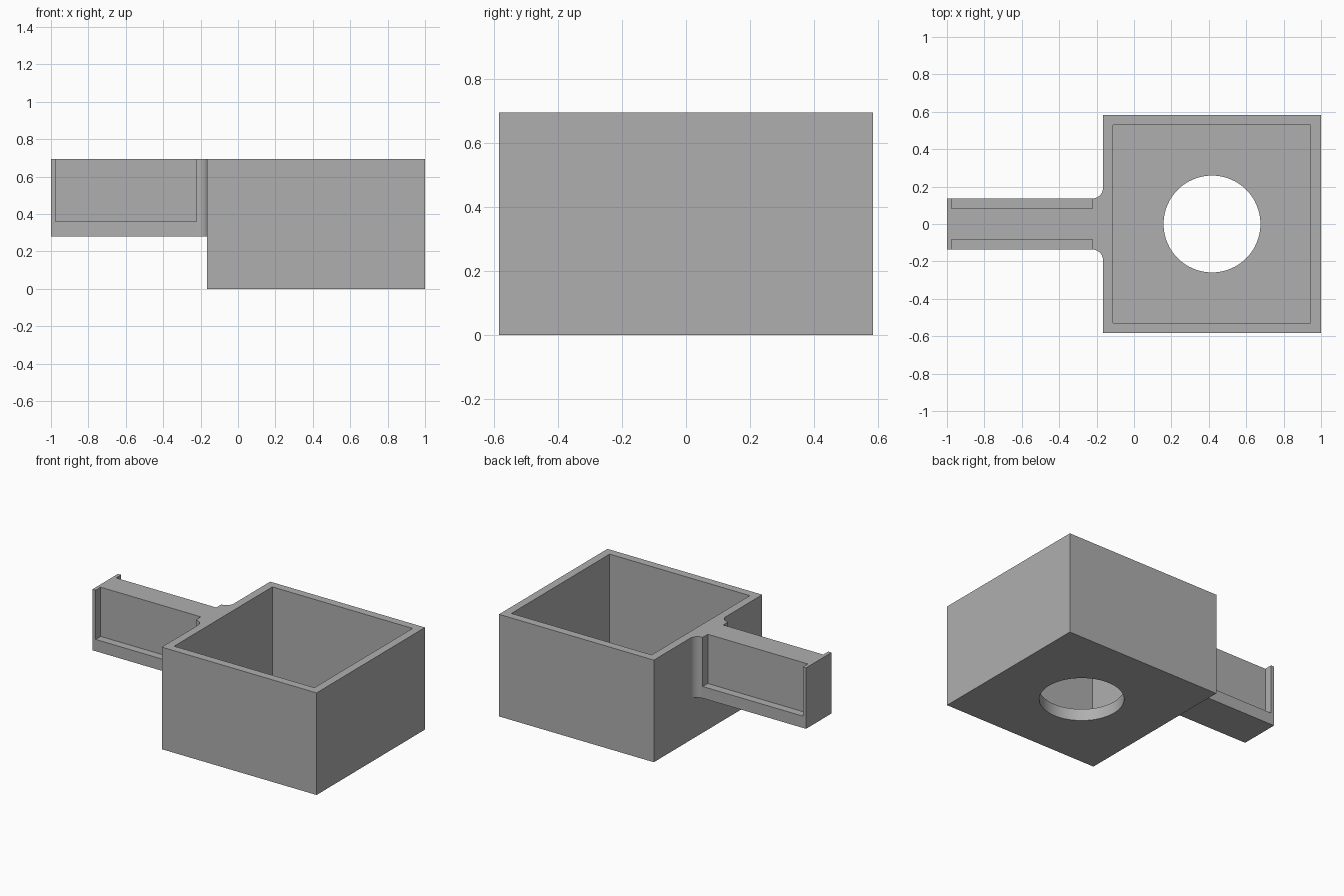
import bpy
import bmesh
from math import sin, cos, pi, radians

default = bpy.data.objects.get("Cube")
if default:
    bpy.data.objects.remove(default)

# Main dimensions
HEIGHT = 0.695
LEFT, RIGHT, HALF_DEPTH = 1.0, -0.166, 0.583
WALL, FLOOR = 0.055, 0.08
HANDLE_HALF, HANDLE_Z = 0.137, 0.28
CENTRE_X = (LEFT + RIGHT) / 2

grey = bpy.data.materials.new("plain grey")
grey.use_nodes = True
grey.diffuse_color = (0.43, 0.43, 0.43, 1)
grey.node_tree.nodes["Principled BSDF"].inputs["Base Color"].default_value = grey.diffuse_color


def extrude_plan(name, points, z0, z1):
    """Solid made by raising a plan outline from z0 to z1."""
    bm = bmesh.new()
    face = bm.faces.new([bm.verts.new((x, y, z0)) for x, y in points])
    top = bmesh.ops.extrude_face_region(bm, geom=[face])["geom"]
    verts = [v for v in top if isinstance(v, bmesh.types.BMVert)]
    bmesh.ops.translate(bm, vec=(0, 0, z1 - z0), verts=verts)
    bmesh.ops.recalc_face_normals(bm, faces=bm.faces)
    mesh = bpy.data.meshes.new(name)
    bm.to_mesh(mesh)
    bm.free()
    mesh.materials.append(grey)
    obj = bpy.data.objects.new(name, mesh)
    bpy.context.collection.objects.link(obj)
    return obj


def rectangle(x0, x1, y0, y1):
    return [(x0, y0), (x1, y0), (x1, y1), (x0, y1)]


def arc(cx, cy, r, start, end, steps):
    angles = [start + (end - start) * i / steps for i in range(steps + 1)]
    return [(cx + r * cos(a), cy + r * sin(a)) for a in angles]


def cut(target, cutter):
    """Subtract the cutter, then discard it."""
    cutter.hide_render = True
    mod = target.modifiers.new("cut", "BOOLEAN")
    mod.operation, mod.solver, mod.object = "DIFFERENCE", "EXACT", cutter
    bpy.context.view_layer.objects.active = target
    bpy.ops.object.modifier_apply(modifier=mod.name)
    bpy.data.objects.remove(cutter)


# Open box with a round hole in its floor
box = extrude_plan("box", rectangle(RIGHT, LEFT, -HALF_DEPTH, HALF_DEPTH), 0, HEIGHT)
inner = HALF_DEPTH - WALL
cut(box, extrude_plan("cavity_cutter",
                      rectangle(RIGHT + WALL, LEFT - WALL, -inner, inner), FLOOR, HEIGHT + 0.2))
cut(box, extrude_plan("hole_cutter",
                      arc(CENTRE_X, 0, 0.259, 0, 2 * pi, 64)[:-1], -0.1, FLOOR + 0.1))

# Handle, flared by a fillet on each side where it meets the box
fillet = 0.055
side = arc(RIGHT - fillet, HANDLE_HALF + fillet, fillet, -pi / 2, 0, 10)
plan = [(-1, HANDLE_HALF)] + side
plan += [(x, -y) for x, y in reversed(plan)]
handle = extrude_plan("handle", plan, HANDLE_Z, HEIGHT)

# Recess on both sides of the handle, open at the top
for sign in (-1, 1):
    y0, y1 = sorted((sign * 0.083, sign * 0.3))
    cut(handle, extrude_plan("recess_cutter",
                             rectangle(-0.976, RIGHT - fillet - 0.001, y0, y1),
                             HANDLE_Z + FLOOR, HEIGHT + 0.2))

# Smooth the curved surfaces and keep the edges sharp
for obj in (box, handle):
    bpy.ops.object.select_all(action="DESELECT")
    obj.select_set(True)
    bpy.context.view_layer.objects.active = obj
    bpy.ops.object.shade_smooth_by_angle(angle=radians(30))
